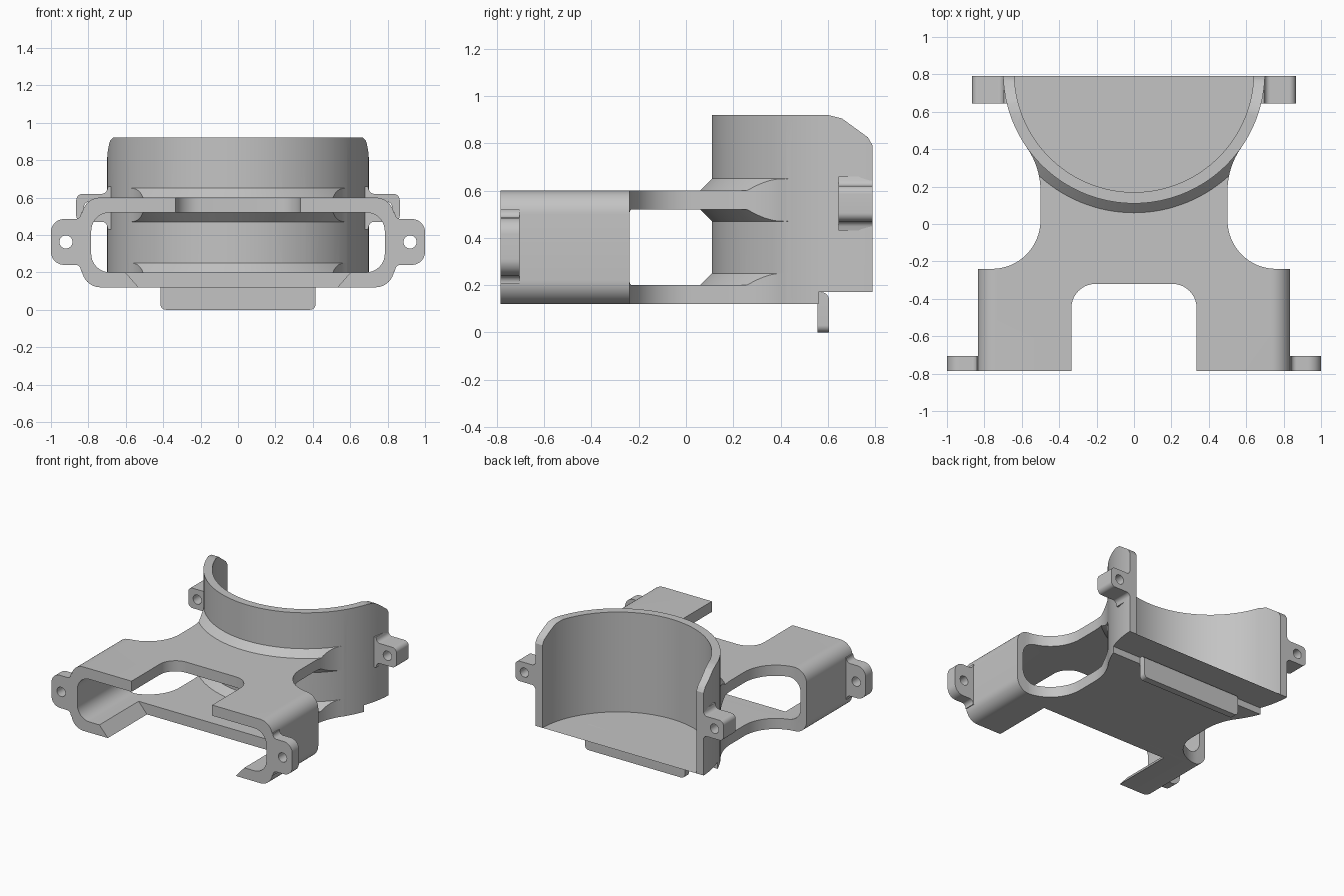
import bpy, bmesh, math
from mathutils import Vector

cube = bpy.data.objects.get("Cube")
if cube:
    bpy.data.objects.remove(cube, do_unlink=True)

grey = bpy.data.materials.new("plain_grey")
grey.use_nodes = True
grey.diffuse_color = (0.55, 0.55, 0.55, 1)
grey.node_tree.nodes["Principled BSDF"].inputs["Base Color"].default_value = (0.55, 0.55, 0.55, 1)

RING_Y = 0.81


def rounded(points, steps=10):
    """Round the corners of a polygon; a third value on a point is its radius."""
    out = []
    for i, p in enumerate(points):
        c = Vector(p[:2])
        if len(p) < 3:
            out.append(c)
            continue
        u = (Vector(points[i - 1][:2]) - c).normalized()
        v = (Vector(points[(i + 1) % len(points)][:2]) - c).normalized()
        half = u.angle(v) / 2
        mid = c + (u + v).normalized() * p[2] / math.sin(half)
        a = c + u * p[2] / math.tan(half) - mid
        b = c + v * p[2] / math.tan(half) - mid
        start = math.atan2(a.y, a.x)
        sweep = (math.atan2(b.y, b.x) - start + math.pi) % (2 * math.pi) - math.pi
        for k in range(steps + 1):
            t = start + sweep * k / steps
            out.append(mid + p[2] * Vector((math.cos(t), math.sin(t))))
    return out


def circle(x, y, r, n=24):
    return [(x + r * math.cos(2 * math.pi * k / n), y + r * math.sin(2 * math.pi * k / n)) for k in range(n)]


def finish(name, bm):
    bmesh.ops.recalc_face_normals(bm, faces=bm.faces)
    mesh = bpy.data.meshes.new(name)
    bm.to_mesh(mesh)
    bm.free()
    mesh.materials.append(grey)
    obj = bpy.data.objects.new(name, mesh)
    bpy.context.collection.objects.link(obj)
    return obj


def prism(name, points, axis, lo, hi):
    """Extrude a polygon along the named axis from lo to hi."""
    place = {"x": lambda p, h: (h, p[0], p[1]),
             "y": lambda p, h: (p[0], h, p[1]),
             "z": lambda p, h: (p[0], p[1], h)}[axis]
    bm = bmesh.new()
    ends = [[bm.verts.new(place(p, h)) for p in points] for h in (lo, hi)]
    for end in ends:
        bm.faces.new(end)
    n = len(points)
    for i in range(n):
        j = (i + 1) % n
        bm.faces.new((ends[0][i], ends[0][j], ends[1][j], ends[1][i]))
    return finish(name, bm)


def frustum(name, r_low, r_high, z_low, z_high):
    """Round solid on the ring axis."""
    bm = bmesh.new()
    bmesh.ops.create_cone(bm, cap_ends=True, segments=128, radius1=r_low, radius2=r_high, depth=z_high - z_low)
    bmesh.ops.translate(bm, verts=bm.verts, vec=(0, RING_Y, (z_low + z_high) / 2))
    return finish(name, bm)


def boolean(obj, tool, kind):
    mod = obj.modifiers.new("cut", "BOOLEAN")
    mod.operation, mod.solver, mod.object = kind, "EXACT", tool
    bpy.context.view_layer.objects.active = obj
    bpy.ops.object.modifier_apply(modifier=mod.name)
    bpy.data.objects.remove(tool, do_unlink=True)


def box_outline(w, lo, hi, r):
    return rounded([(-w, lo, r), (w, lo, r), (w, hi, r), (-w, hi, r)])


def mirrored(half):
    return half + [(-p[0], *p[1:]) for p in reversed(half)]


# Flat tube with an open front
body = prism("cradle_body", box_outline(0.835, 0.12, 0.60, 0.1), "y", -0.785, 0.6)
boolean(body, prism("cavity", box_outline(0.785, 0.20, 0.52, 0.1), "y", -0.9, 0.9), "DIFFERENCE")

# Sloped flares where the plates meet the ring
for r1, r2, z1, z2 in ((0.80, 0.69, 0.55, 0.66), (0.69, 0.80, 0.46, 0.57), (0.80, 0.69, 0.15, 0.26)):
    boolean(body, frustum("flare", r1, r2, z1, z2), "UNION")

# Waisted outline
waist = [(0.9, -0.9), (0.9, -0.24), (0.5, -0.24, 0.26), (0.5, 0.30, 0.4),
         (0.588, 0.43), (0.62, 0.5), (0.60, 0.56)]
boolean(body, prism("waist", rounded(mirrored(waist), 16), "z", -0.1, 1), "INTERSECT")

# Front notches in the upper and lower plates
upper = mirrored([(0.335, -0.9), (0.335, -0.32, 0.13)])
boolean(body, prism("upper_notch", rounded(upper), "z", 0.4, 0.8), "DIFFERENCE")
lower = mirrored([(0.47, 0.05), (0.69, 0.30)])
boolean(body, prism("lower_notch", lower, "y", -0.9, -0.32), "DIFFERENCE")

# Half ring, trimmed by its side outline, then bored down to the floor
drum = frustum("drum", 0.70, 0.70, 0.12, 0.92)
side = [(0, 0.0), (0, 1), (0.6, 1), (0.6, 0.92), (0.66, 0.905), (0.77, 0.825),
        (0.79, 0.79), (0.79, 0.17), (0.56, 0.17), (0.56, 0.0)]
boolean(drum, prism("side_outline", side, "x", -1, 1), "INTERSECT")
boolean(body, drum, "UNION")
boolean(body, frustum("bore", 0.64, 0.64, 0.17, 1.2), "DIFFERENCE")
parts = [body]

# Screw lugs on both sides, front and rear
front_lug = [(0.80, 0.52), (0.84, 0.52), (0.84, 0.485, 0.03), (1, 0.485, 0.07),
             (1, 0.24, 0.07), (0.84, 0.24, 0.03), (0.84, 0.205), (0.80, 0.205)]
rear_lug = [(0.66, 0.66), (0.695, 0.66), (0.705, 0.62, 0.03), (0.865, 0.62, 0.035),
            (0.865, 0.47, 0.035), (0.705, 0.47, 0.03), (0.695, 0.43), (0.66, 0.43)]
for side_name, s in (("left", 1), ("right", -1)):
    for end, outline, y1, y2, hx, hz in (("front", front_lug, -0.785, -0.705, 0.92, 0.3625),
                                         ("rear", rear_lug, 0.645, 0.79, 0.79, 0.545)):
        flip = [(s * p[0], p[1]) for p in rounded(outline)]
        lug = prism(f"{end}_lug_{side_name}", flip, "y", y1, y2)
        boolean(lug, prism("screw_hole", circle(s * hx, hz, 0.035), "y", -1, 1), "DIFFERENCE")
        parts.append(lug)

# Hanging lip at the rear of the floor
lip = prism("rear_lip", rounded([(0.556, 0), (0.606, 0), (0.606, 0.17, 0.035), (0.54, 0.17), (0.54, 0.125), (0.556, 0.125)]),
            "x", -0.415, 0.415)
corners = rounded(mirrored([(0.415, 0, 0.03), (0.415, 0.3)]))
boolean(lip, prism("lip_corners", corners, "y", 0.4, 0.8), "INTERSECT")
parts.append(lip)

bpy.ops.object.select_all(action="DESELECT")
for part in parts:
    part.select_set(True)
bpy.context.view_layer.objects.active = body
bpy.ops.object.shade_smooth_by_angle(angle=math.radians(25))
